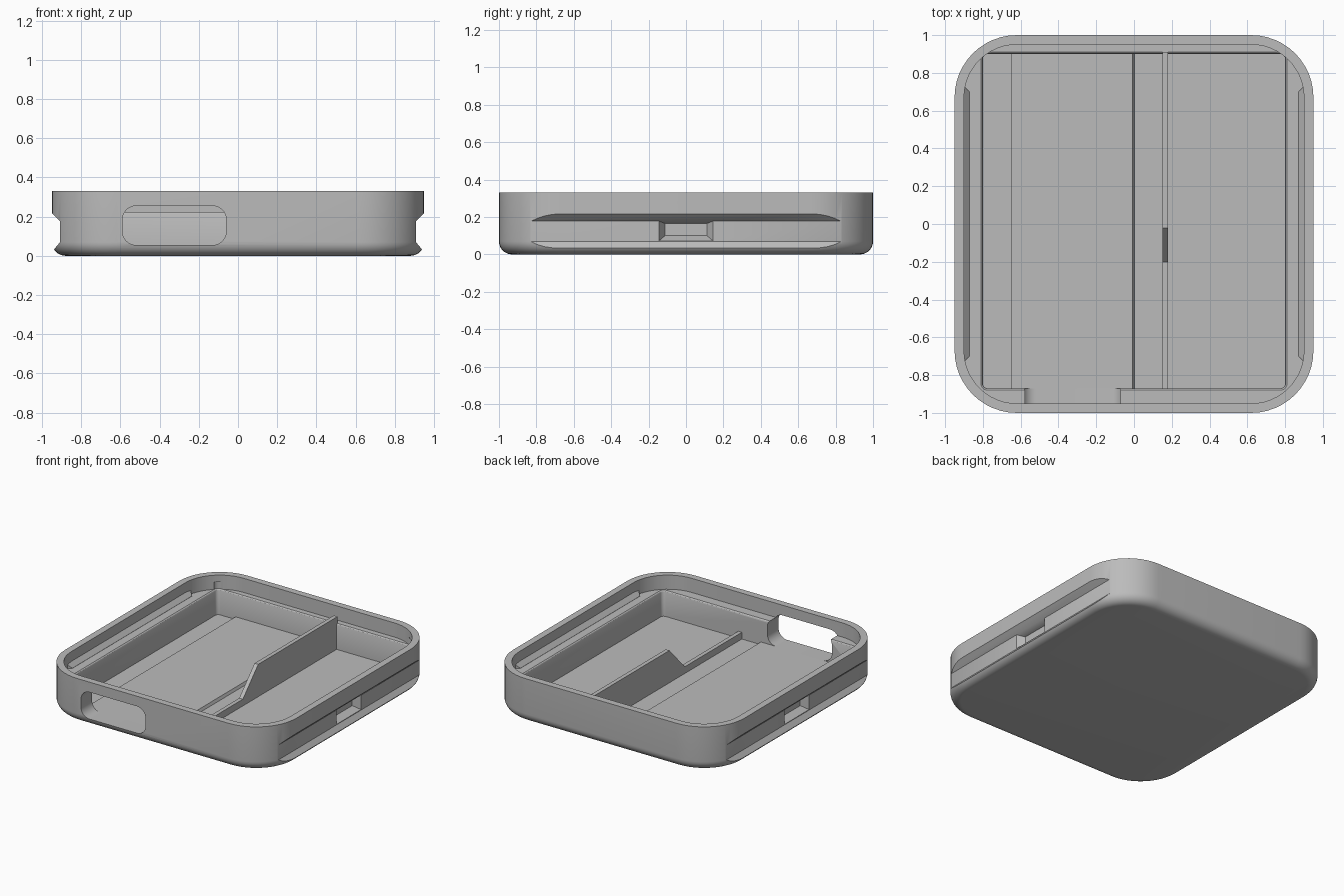
import bpy
import bmesh
from math import sin, cos, pi

cube = bpy.data.objects.get("Cube")
if cube:
    bpy.data.objects.remove(cube, do_unlink=True)

grey = bpy.data.materials.new("plain grey")
grey.use_nodes = True
colour = (0.5, 0.5, 0.5, 1)
grey.diffuse_color = colour
grey.node_tree.nodes["Principled BSDF"].inputs["Base Color"].default_value = colour


def finish(name, bm):
    bmesh.ops.recalc_face_normals(bm, faces=bm.faces)
    mesh = bpy.data.meshes.new(name)
    bm.to_mesh(mesh)
    bm.free()
    mesh.materials.append(grey)
    obj = bpy.data.objects.new(name, mesh)
    bpy.context.collection.objects.link(obj)
    return obj


def rounded(hx, hy, r, steps=12):
    """Outline of a rounded rectangle around the origin."""
    points = []
    for q, (sx, sy) in enumerate([(1, 1), (-1, 1), (-1, -1), (1, -1)]):
        for i in range(steps + 1):
            a = (q + i / steps) * pi / 2
            points.append((sx * (hx - r) + r * cos(a), sy * (hy - r) + r * sin(a)))
    return points


def loft(name, sections):
    """Skin a list of matching 3D outlines and cap both ends."""
    bm = bmesh.new()
    rings = [[bm.verts.new(p) for p in s] for s in sections]
    for a, b in zip(rings, rings[1:]):
        for i in range(len(a)):
            j = (i + 1) % len(a)
            bm.faces.new((a[i], a[j], b[j], b[i]))
    bm.faces.new(rings[0])
    bm.faces.new(rings[-1])
    return finish(name, bm)


def level(hx, hy, r, z, cy=0):
    return [(x, y + cy, z) for x, y in rounded(hx, hy, r)]


def cut(target, cutter):
    cutter.hide_render = True
    mod = target.modifiers.new("cut", 'BOOLEAN')
    mod.operation = 'DIFFERENCE'
    mod.solver = 'EXACT'
    mod.object = cutter
    bpy.context.view_layer.objects.active = target
    bpy.ops.object.modifier_apply(modifier=mod.name)
    bpy.data.objects.remove(cutter, do_unlink=True)


# Tray shell: rounded bottom edge, thin rim, ledge inside the rim
HX, HY, R, F = 0.95, 1.0, 0.33, 0.07
sections = []
for k in range(9):
    a = k / 8 * pi / 2
    inset = F * (1 - sin(a))
    sections.append(level(HX - inset, HY - inset, R - inset, F * (1 - cos(a))))
sections += [level(HX, HY, R, 0.33),
             level(HX - 0.05, HY - 0.05, R - 0.05, 0.33),
             level(HX - 0.05, HY - 0.05, R - 0.05, 0.225)]
tray = loft("tray", sections)

# Main pocket with a softened top edge
cut(tray, loft("pocket_cutter", [
    level(0.8, 0.885, 0.025, 0.035, 0.015),
    level(0.8, 0.885, 0.025, 0.213, 0.015),
    level(0.803, 0.888, 0.028, 0.22, 0.015),
    level(0.81, 0.895, 0.035, 0.2251, 0.015),
    level(0.81, 0.895, 0.035, 0.28, 0.015)]))

# Port opening through the front wall
cut(tray, loft("port_cutter", [
    [(x - 0.325, y, z + 0.155) for x, z in rounded(0.265, 0.1, 0.07)]
    for y in (-1.1, -0.86)]))

# Side grip grooves, each with a tapered latch notch
for s in (1, -1):
    groove = [(1.0, 0.265), (0.91, 0.178), (0.91, 0.068), (1.0, -0.04)]
    cut(tray, loft("groove_cutter",
                   [[(s * x, y, z) for x, z in groove] for y in (-0.9, 0.9)]))
    notch = []
    for x, hy, z0, z1 in [(0.93, 0.165, 0.06, 0.178), (0.91, 0.145, 0.072, 0.178),
                          (0.86, 0.112, 0.1, 0.165)]:
        notch.append([(s * x, -hy, z0), (s * x, hy, z0), (s * x, hy, z1), (s * x, -hy, z1)])
    cut(tray, loft("notch_cutter", notch))

    # Sloped inner wall behind each groove
    loft("groove_backing", [
        [(s * 0.87, -0.70, 0.22), (s * 0.87, 0.70, 0.22),
         (s * 0.905, 0.735, 0.22), (s * 0.905, -0.735, 0.22)],
        [(s * 0.87, -0.70, 0.226), (s * 0.87, 0.70, 0.226),
         (s * 0.905, 0.735, 0.262), (s * 0.905, -0.735, 0.262)]])

# Raised floor panel, level with the port opening
panel = [(-0.65, 0.03), (0.005, 0.03), (-0.007, 0.055), (-0.65, 0.055)]
loft("floor_panel", [[(x, y, z) for x, z in panel] for y in (-0.87, 0.9)])

# Divider: tall at the back, sloping down to a low rib
side = [(-0.875, 0.03), (0.91, 0.03), (0.91, 0.275), (-0.02, 0.275),
        (-0.2, 0.085), (-0.875, 0.085)]
loft("divider", [[(x, y, z) for y, z in side] for x in (0.15, 0.18)])

# Smooth shading with sharp edges kept
bpy.ops.object.select_all(action='DESELECT')
tray.select_set(True)
bpy.context.view_layer.objects.active = tray
bpy.ops.object.shade_smooth_by_angle(angle=pi / 6)
